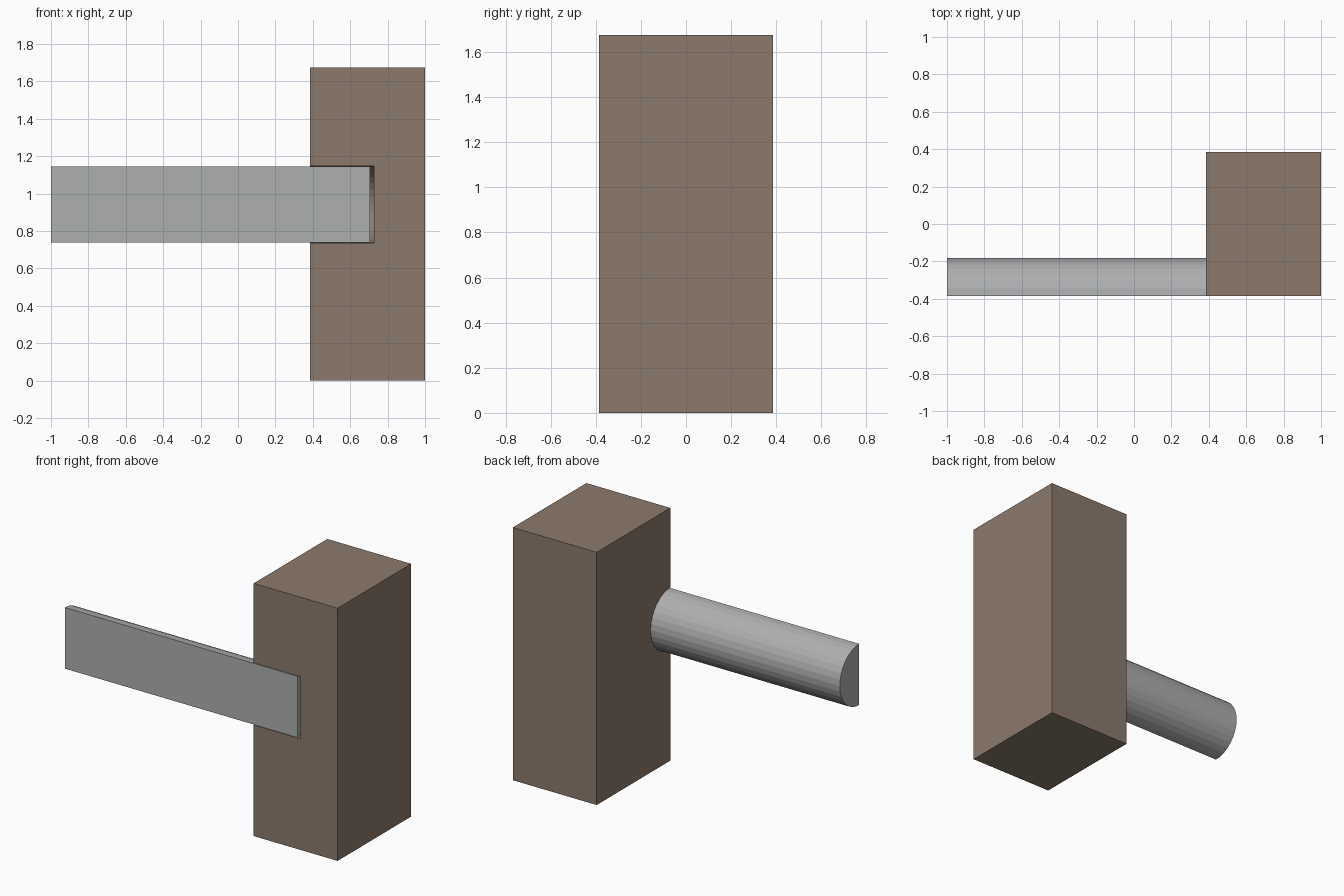
import bpy, bmesh, math

if "Cube" in bpy.data.objects:
    bpy.data.objects.remove(bpy.data.objects["Cube"])

FRONT = -0.385      # shared front plane of block and bar
AXIS_Z = 0.942      # height of the bar's axis


def material(name, rgb):
    m = bpy.data.materials.new(name)
    m.diffuse_color = (*rgb, 1)
    m.use_nodes = True
    m.node_tree.nodes["Principled BSDF"].inputs["Base Color"].default_value = m.diffuse_color
    return m


def make_object(name, bm, mat=None):
    bmesh.ops.recalc_face_normals(bm, faces=bm.faces)
    me = bpy.data.meshes.new(name)
    bm.to_mesh(me)
    bm.free()
    ob = bpy.data.objects.new(name, me)
    bpy.context.collection.objects.link(ob)
    if mat:
        me.materials.append(mat)
    return ob


def round_bar(name, x0, x1, radius, sweep, steps, mat=None):
    """Arc profile in the y-z plane, closed and extruded along x."""
    bm = bmesh.new()
    count = steps + 1 if sweep < 2 * math.pi else steps
    ring = []
    for i in range(count):
        a = -math.pi / 2 + sweep * i / steps
        ring.append(bm.verts.new((x0, FRONT + radius * math.cos(a),
                                  AXIS_Z + radius * math.sin(a))))
    face = bm.faces.new(ring)
    ext = bmesh.ops.extrude_face_region(bm, geom=[face])
    verts = [v for v in ext["geom"] if isinstance(v, bmesh.types.BMVert)]
    bmesh.ops.translate(bm, verts=verts, vec=(x1 - x0, 0, 0))
    return make_object(name, bm, mat)


brown = material("brown", (0.262, 0.195, 0.15))
grey = material("grey", (0.42, 0.425, 0.43))

# Upright block
bm = bmesh.new()
bmesh.ops.create_cube(bm, size=1)
bmesh.ops.scale(bm, verts=bm.verts, vec=(0.615, 0.77, 1.675))
bmesh.ops.translate(bm, verts=bm.verts, vec=(0.6925, 0, 0.8375))
block = make_object("block", bm, brown)

# Half-round slot in the front of the block, slightly larger than the bar
cutter = round_bar("slot_cutter", 0.2, 0.727, 0.206, 2 * math.pi, 32)
cutter.hide_render = True
mod = block.modifiers.new("slot", "BOOLEAN")
mod.operation = "DIFFERENCE"
mod.solver = "EXACT"
mod.object = cutter
bpy.context.view_layer.objects.active = block
block.select_set(True)
bpy.ops.object.modifier_apply(modifier=mod.name)
bpy.data.objects.remove(cutter)

# Half-round bar lying in the slot, flat side to the front
round_bar("half_round_bar", -1.0, 0.705, 0.2025, math.pi, 16, grey)
